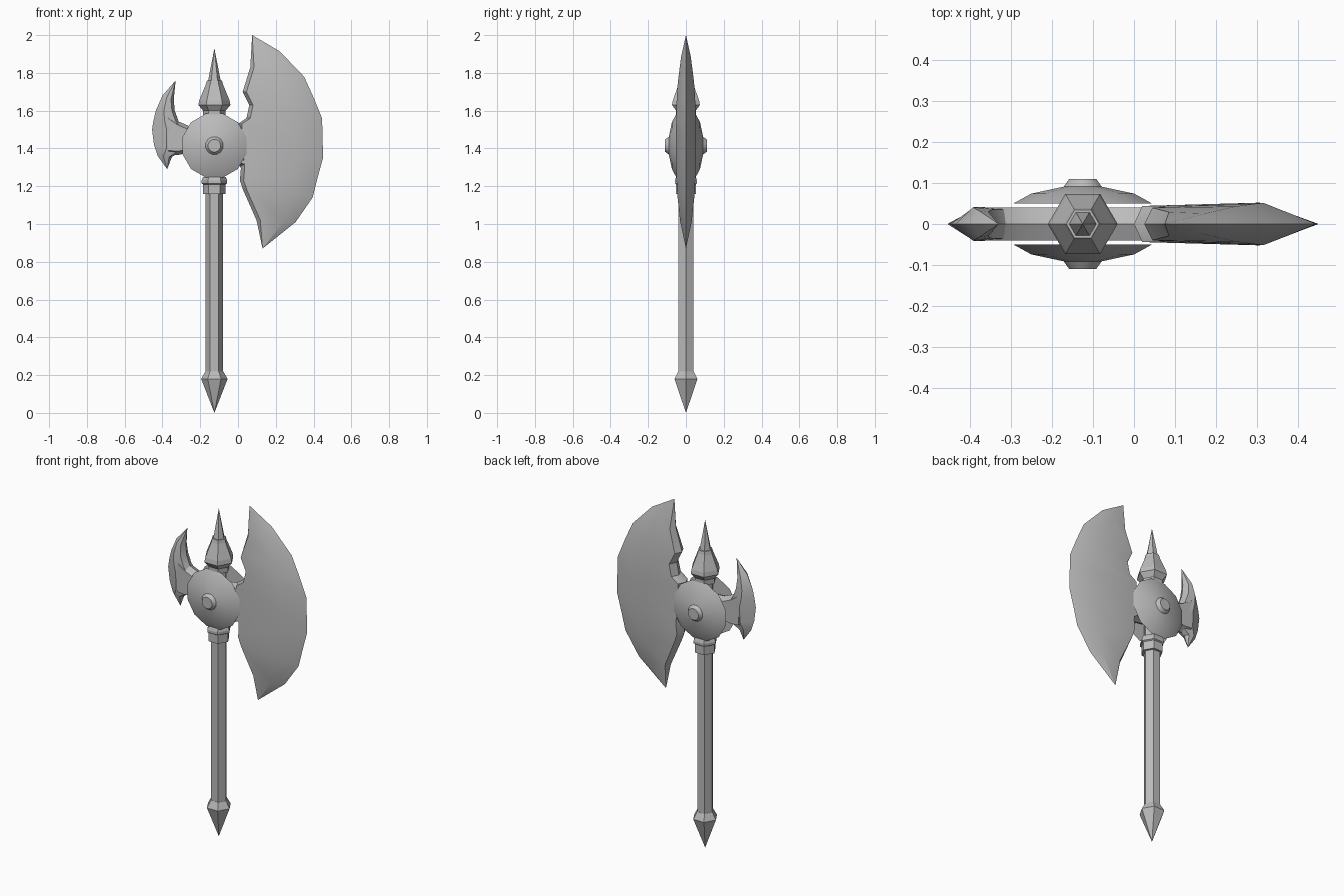
import bpy, bmesh
from math import sin, cos, pi, radians

cube = bpy.data.objects.get("Cube")
if cube:
    bpy.data.objects.remove(cube, do_unlink=True)

steel = bpy.data.materials.new("grey steel")
steel.use_nodes = True
steel.diffuse_color = (0.5, 0.5, 0.5, 1)
steel.node_tree.nodes["Principled BSDF"].inputs["Base Color"].default_value = (0.5, 0.5, 0.5, 1)

AXIS = -0.125    # x of the handle
HUB = 1.415      # height of the disc centre


def loft(name, rings, smooth=30):
    """Skin a row of closed rings, weld collapsed points and cap open ends."""
    bm = bmesh.new()
    rows = [[bm.verts.new(p) for p in ring] for ring in rings]
    for a, b in zip(rows, rows[1:]):
        for i in range(len(a)):
            j = (i + 1) % len(a)
            bm.faces.new((a[i], a[j], b[j], b[i]))
    bmesh.ops.remove_doubles(bm, verts=bm.verts, dist=0.0005)
    bmesh.ops.holes_fill(bm, edges=[e for e in bm.edges if e.is_boundary], sides=0)
    bmesh.ops.recalc_face_normals(bm, faces=bm.faces)
    mesh = bpy.data.meshes.new(name)
    bm.to_mesh(mesh)
    bm.free()
    mesh.materials.append(steel)
    obj = bpy.data.objects.new(name, mesh)
    bpy.context.collection.objects.link(obj)
    bpy.ops.object.select_all(action='DESELECT')
    obj.select_set(True)
    bpy.context.view_layer.objects.active = obj
    if smooth:
        bpy.ops.object.shade_smooth_by_angle(angle=radians(smooth))
    return obj


def hex_post(name, profile):
    """Six-sided turned part around the handle axis; profile is (radius, z)."""
    loft(name, [[(AXIS + r * cos(k * pi / 3), r * sin(k * pi / 3), z) for k in range(6)]
                for r, z in profile], smooth=0)


def boss(name, side):
    """Stepped twelve-sided disc on the front or back of the head."""
    profile = [(0.175, 0.05), (0.13, 0.074), (0.048, 0.091), (0.034, 0.11)]
    angles = [(k + 0.5) * pi / 6 for k in range(12)]
    loft(name, [[(AXIS + r * cos(a), side * y, HUB + r * sin(a)) for a in angles]
                for r, y in profile])


def blade(name, inner, outer, rim, thick, ridge):
    """Lens-shaped blade: sharp outer edge, ridge, and V-shaped inner rim."""
    top, bottom = outer[0][1], outer[-1][1]
    middle, half = (top + bottom) / 2, (top - bottom) / 2
    rings = []
    for n, ((xi, zi), (xo, zo)) in enumerate(zip(inner, outer)):
        tip = n in (0, len(inner) - 1)
        xr, zr = xi + (xo - xi) * ridge, zi + (zo - zi) * ridge
        ti = thick * 0.85 * (1 - abs((zi - middle) / half) ** 3)
        tr = thick * (1 - abs((zr - middle) / half) ** 3)
        xv = xi if tip else xi + rim
        rings.append([(xv, 0, zi), (xi, -ti, zi), (xr, -tr, zr),
                      (xo, 0, zo), (xr, tr, zr), (xi, ti, zi)])
    loft(name, rings)


# Handle with pointed pommel, collar and top spike
hex_post("pommel", [(0, 0), (0.07, 0.18), (0.047, 0.22)])
hex_post("shaft", [(0.046, 0.21), (0.046, 1.60)])
hex_post("collar", [(0.06, 1.16), (0.06, 1.21), (0.068, 1.215), (0.068, 1.23), (0.06, 1.25)])
hex_post("spike_base", [(0.06, 1.57), (0.06, 1.60), (0.085, 1.63), (0.08, 1.655),
                        (0.045, 1.74), (0.04, 1.76)])
hex_post("spike", [(0.034, 1.755), (0, 1.93)])

# Discs on both faces of the head
boss("front_disc", -1)
boss("back_disc", 1)

# Neck that joins both blades behind the discs: (x, bottom, top)
neck = [(-0.37, 1.37, 1.58), (-0.32, 1.365, 1.545), (-0.25, 1.38, 1.515), (-0.125, 1.33, 1.51),
        (0, 1.31, 1.525), (0.07, 1.28, 1.56)]
loft("neck", [[(x, 0, lo), (x, -0.04, lo + 0.02), (x, -0.04, hi - 0.02),
               (x, 0, hi), (x, 0.04, hi - 0.02), (x, 0.04, lo + 0.02)] for x, lo, hi in neck])

# Large blade on the left, listed from top tip to bottom tip
blade("large_blade",
      [(0.075, 2.0), (0.085, 1.83), (0.045, 1.70), (0.08, 1.63), (0.065, 1.56), (0.02, 1.53),
       (0.035, 1.29), (0.03, 1.23), (0.047, 1.18), (0.118, 1.02), (0.13, 0.87)],
      [(0.075, 2.0), (0.22, 1.915), (0.35, 1.78), (0.40, 1.67), (0.445, 1.56), (0.448, 1.45),
       (0.45, 1.35), (0.42, 1.24), (0.395, 1.14), (0.305, 1.01), (0.13, 0.87)],
      rim=-0.02, thick=0.052, ridge=0.66)

# Small blade on the right
blade("small_blade",
      [(-0.33, 1.76), (-0.355, 1.66), (-0.35, 1.60), (-0.33, 1.545), (-0.30, 1.50),
       (-0.31, 1.39), (-0.365, 1.355), (-0.375, 1.29)],
      [(-0.33, 1.76), (-0.40, 1.68), (-0.435, 1.60), (-0.447, 1.55), (-0.455, 1.50),
       (-0.445, 1.42), (-0.425, 1.36), (-0.375, 1.29)],
      rim=0.015, thick=0.042, ridge=0.5)
